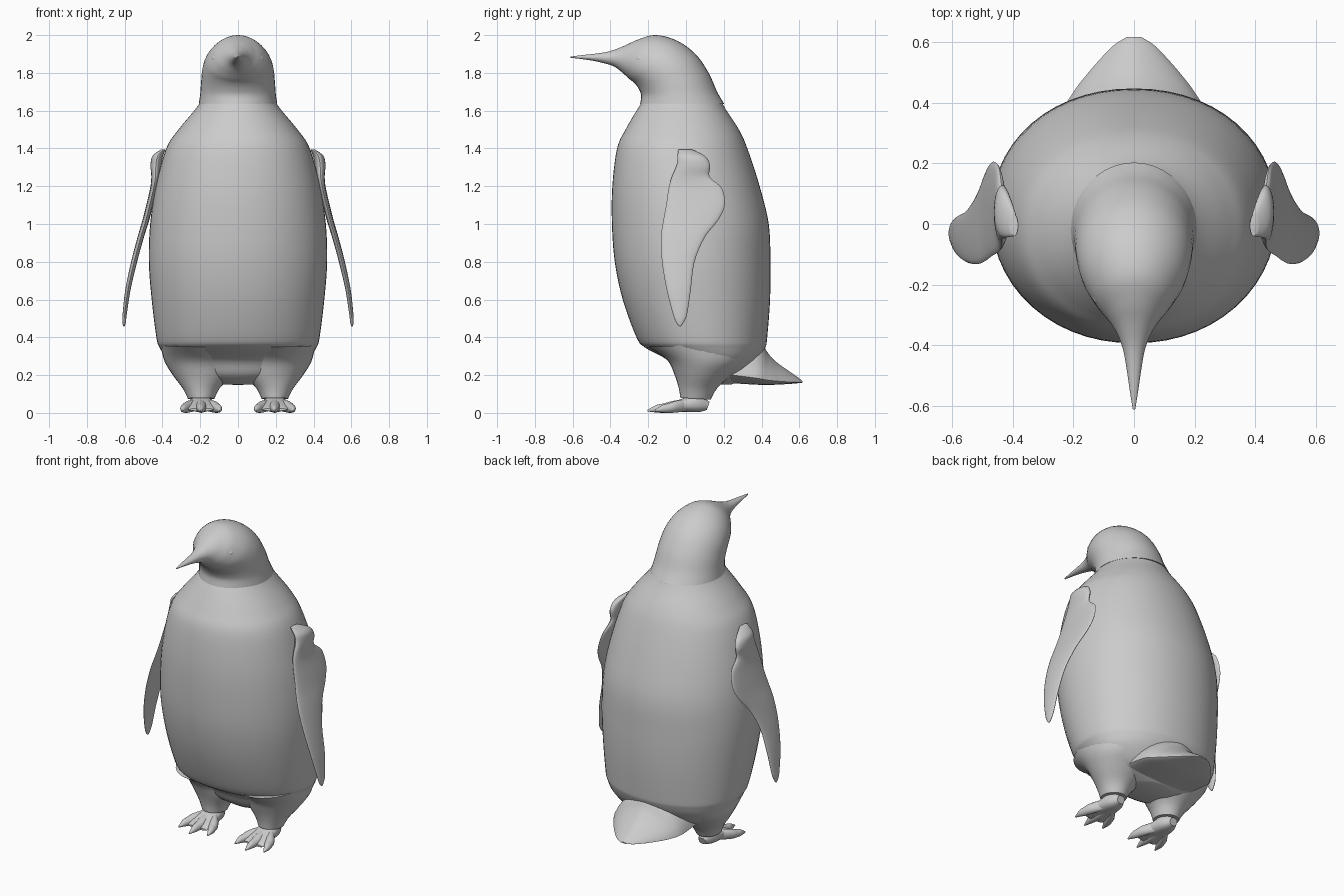
import bpy, bmesh, math
from mathutils import Vector


def spline(rows, steps):
    """Catmull-Rom interpolation through rows of numbers."""
    out = []
    for i in range(len(rows) - 1):
        p0, p1, p2 = rows[max(i - 1, 0)], rows[i], rows[i + 1]
        p3 = rows[min(i + 2, len(rows) - 1)]
        for s in range(steps):
            t = s / steps
            out.append([0.5 * (2 * b + (c - a) * t + (2 * a - 5 * b + 4 * c - d) * t * t
                               + (3 * b - a - 3 * c + d) * t ** 3)
                        for a, b, c, d in zip(p0, p1, p2, p3)])
    return out + [list(rows[-1])]


def finish(ob, mirror, angle=40):
    bpy.context.view_layer.objects.active = ob
    ob.select_set(True)
    bpy.ops.object.shade_smooth_by_angle(angle=math.radians(angle))
    ob.select_set(False)
    if mirror:
        ob.modifiers.new("mirror", 'MIRROR')
    return ob


def loft(name, rows, n=32, power=2.0, mid=0.5, steps=4, mirror=False):
    """Skin rings (x, y1, z1, y2, z2, w): from point 1 to point 2, half width w in x."""
    bm = bmesh.new()
    rings = []
    for x, y1, z1, y2, z2, w in spline(rows, steps):
        a, b = Vector((x, y1, z1)), Vector((x, y2, z2))
        c = a.lerp(b, mid)
        ring = []
        for k in range(n):
            t = 2 * math.pi * k / n
            u, v = math.cos(t), math.sin(t)
            u = math.copysign(abs(u) ** (2 / power), u)
            v = math.copysign(abs(v) ** (2 / power), v)
            p = c + ((a - c) * u if u > 0 else (c - b) * u) + Vector((max(w, 0.001) * v, 0, 0))
            ring.append(bm.verts.new(p))
        rings.append(ring)
    for r, s in zip(rings, rings[1:]):
        for k in range(n):
            bm.faces.new((r[k], r[(k + 1) % n], s[(k + 1) % n], s[k]))
    bm.faces.new(rings[0])
    bm.faces.new(rings[-1])
    bmesh.ops.recalc_face_normals(bm, faces=bm.faces)
    me = bpy.data.meshes.new(name)
    bm.to_mesh(me)
    bm.free()
    ob = bpy.data.objects.new(name, me)
    bpy.context.collection.objects.link(ob)
    return finish(ob, mirror)


# Body: z, back y, front y, half width
body = [(.15, .24, .02, .12), (.20, .32, -.05, .28), (.28, .385, -.10, .37),
        (.345, .42, -.215, .415), (.40, .43, -.262, .432), (.60, .445, -.335, .457),
        (.80, .447, -.377, .472), (1.0, .438, -.392, .465), (1.2, .39, -.39, .435),
        (1.4, .325, -.365, .38), (1.5, .28, -.32, .315), (1.6, .215, -.262, .232),
        (1.65, .185, -.23, .195), (1.72, .13, -.19, .15)]
loft("body", [(0, yb, z, yf, z, w) for z, yb, yf, w in body], n=56, power=2.1, steps=5)

# Head flowing into the beak
loft("head_and_beak", [
    (0, .203, 1.635, -.243, 1.635, .208), (0, .165, 1.70, -.237, 1.68, .200),
    (0, .12, 1.80, -.25, 1.715, .195), (0, .05, 1.90, -.272, 1.745, .188),
    (0, -.05, 1.972, -.30, 1.768, .168), (0, -.16, 2.0, -.33, 1.795, .128),
    (0, -.25, 1.978, -.36, 1.82, .085), (0, -.33, 1.942, -.39, 1.838, .055),
    (0, -.40, 1.916, -.43, 1.85, .036), (0, -.47, 1.903, -.48, 1.862, .025),
    (0, -.55, 1.894, -.55, 1.873, .014), (0, -.612, 1.886, -.612, 1.88, .004)],
    n=40, steps=5)

# Eyes with lids
bpy.ops.mesh.primitive_uv_sphere_add(segments=20, ring_count=12, radius=.022)
eye = bpy.context.object
eye.name = "eye"
bpy.ops.mesh.primitive_torus_add(major_segments=24, minor_segments=8,
                                 major_radius=.025, minor_radius=.007)
lid = bpy.context.object
lid.name = "eyelid"
aim = Vector((.85, -.5, .12)).to_track_quat('Z', 'Y').to_matrix().to_4x4()
for ob in (eye, lid):
    ob.select_set(False)
    ob.data.transform(aim)
    for v in ob.data.vertices:
        v.co = Vector((v.co.x, v.co.y * 1.15, v.co.z * .8)) + Vector((.115, -.24, 1.876))
    finish(ob, True)

# Flippers: z, centre x, back y, front y, half thickness
flipper = [(1.395, .395, .03, -.04, .012), (1.36, .425, .10, -.045, .028),
           (1.31, .435, .128, -.05, .028), (1.25, .437, .125, -.075, .022),
           (1.19, .447, .19, -.092, .018), (1.10, .468, .205, -.105, .018),
           (1.02, .488, .17, -.12, .018), (.93, .515, .10, -.132, .017),
           (.80, .55, .045, -.127, .016), (.65, .583, .025, -.102, .014),
           (.52, .600, .005, -.068, .011), (.475, .603, -.015, -.05, .008),
           (.458, .604, -.028, -.034, .003)]
loft("flipper", [(x, yb, z, yf, z, t) for z, x, yb, yf, t in flipper],
     n=24, mirror=True)

# Tail: a ridge above a flat underside
loft("tail", [
    (0, .24, .46, .20, .16, .24), (0, .385, .385, .36, .15, .235),
    (0, .435, .315, .435, .148, .200), (0, .48, .268, .49, .15, .160),
    (0, .54, .225, .545, .153, .112), (0, .59, .19, .592, .157, .065),
    (0, .618, .168, .618, .16, .022)], power=1.5, mid=.85)

# Feathered upper legs
loft("leg", [
    (.205, .36, .37, -.20, .35, .205), (.20, .31, .27, -.10, .28, .19),
    (.19, .24, .20, -.06, .20, .155), (.195, .165, .13, -.038, .13, .098),
    (.195, .13, .07, -.03, .08, .07)], mirror=True)

# Feet: pad and three clawed toes
loft("foot_pad", [
    (.195, .125, .058, .11, .015, .025), (.195, .06, .095, .06, .004, .055),
    (.195, -.03, .072, -.03, .006, .066), (.195, -.10, .04, -.10, .008, .072),
    (.195, -.125, .025, -.125, .01, .06)], n=24, power=2.4, mirror=True)
for label, dx, reach in (("inner", -.10, .165), ("middle", 0, .205), ("outer", .10, .165)):
    loft(label + "_toe", [
        (.195 + dx * f, -reach * g, top, -reach * g, bottom, w)
        for f, g, top, bottom, w in (
            (.30, -.05, .075, .01, .022), (.65, .32, .064, .002, .030),
            (.82, .58, .050, .000, .026), (.92, .76, .042, .002, .019),
            (1.0, 1.0, .016, .008, .004))], n=16, mirror=True)
